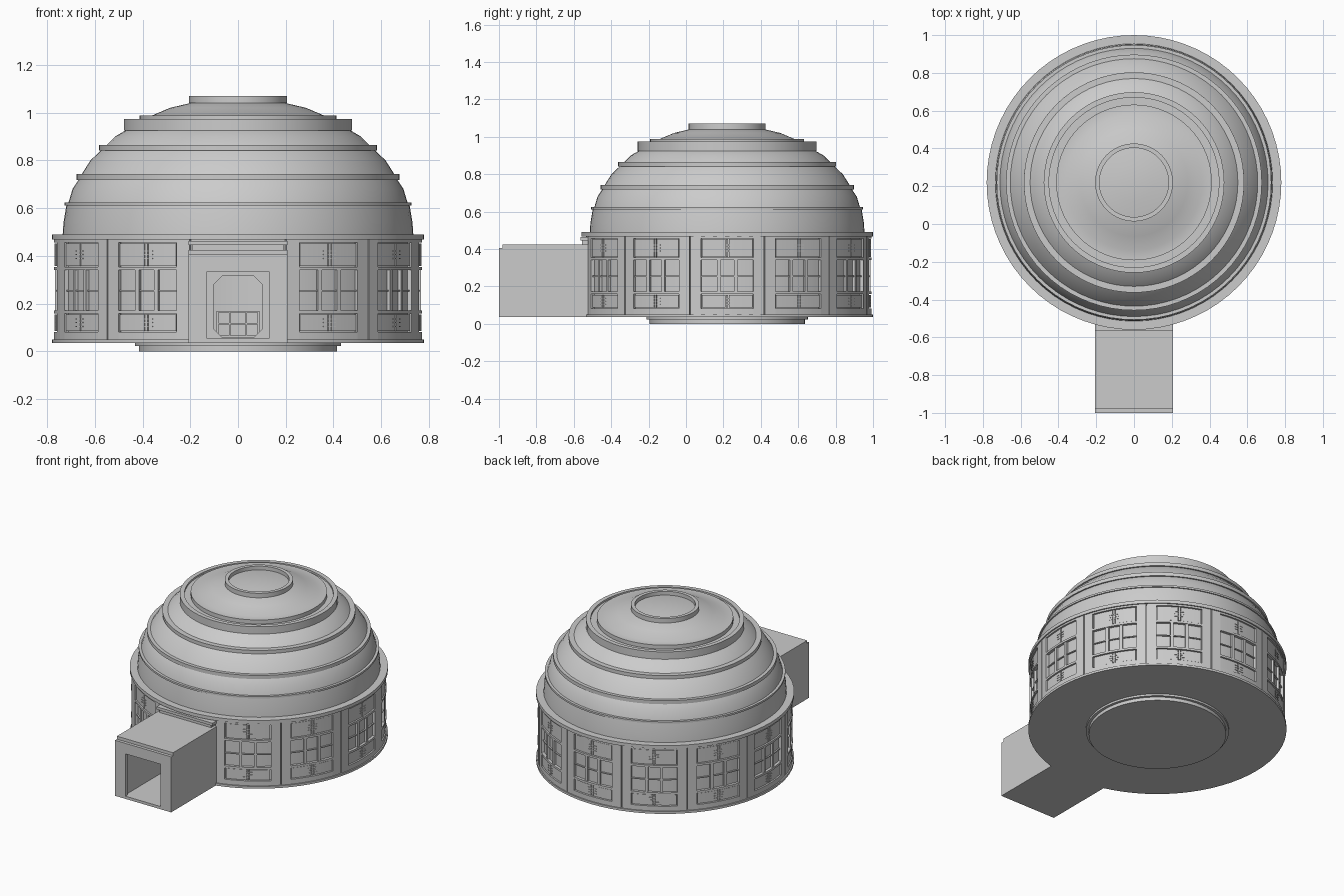
import bpy, bmesh
from math import sin, cos, pi, radians, ceil

if "Cube" in bpy.data.objects:
    bpy.data.objects.remove(bpy.data.objects["Cube"])

CY = 0.22          # centre of the round building along y
SEG = 72


def finish(bm, name, smooth=False):
    bmesh.ops.recalc_face_normals(bm, faces=bm.faces[:])
    me = bpy.data.meshes.new(name)
    bm.to_mesh(me)
    bm.free()
    ob = bpy.data.objects.new(name, me)
    bpy.context.collection.objects.link(ob)
    if smooth:
        bpy.ops.object.select_all(action='DESELECT')
        ob.select_set(True)
        bpy.context.view_layer.objects.active = ob
        bpy.ops.object.shade_smooth_by_angle(angle=radians(25))
    return ob


def lathe(name, profile, closed=False):
    """Spin (radius, z) points around the building axis."""
    bm = bmesh.new()
    rings = []
    for r, z in profile:
        if r == 0:
            rings.append([bm.verts.new((0, CY, z))] * SEG)
        else:
            rings.append([bm.verts.new((r * sin(2 * pi * i / SEG), CY - r * cos(2 * pi * i / SEG), z))
                          for i in range(SEG)])
    pairs = list(zip(rings, rings[1:]))
    if closed:
        pairs.append((rings[-1], rings[0]))
    for a, b in pairs:
        for i in range(SEG):
            j = (i + 1) % SEG
            bm.faces.new(list(dict.fromkeys((a[i], a[j], b[j], b[i]))))
    return finish(bm, name, True)


def arc(bm, a0, a1, z0, z1, r0, r1):
    """Curved block between two angles in degrees (0 = front)."""
    n = max(1, ceil((a1 - a0) / 5))
    cols = []
    for i in range(n + 1):
        t = radians(a0 + (a1 - a0) * i / n)
        cols.append([bm.verts.new((r * sin(t), CY - r * cos(t), z))
                     for r, z in ((r0, z0), (r1, z0), (r1, z1), (r0, z1))])
    for a, b in zip(cols, cols[1:]):
        for k in range(4):
            m = (k + 1) % 4
            bm.faces.new((a[k], a[m], b[m], b[k]))
    bm.faces.new(cols[0])
    bm.faces.new(cols[-1])


def box(bm, x0, x1, y0, y1, z0, z1):
    vs = bmesh.ops.create_cube(bm, size=1)['verts']
    for v in vs:
        v.co = ((x0 + x1) / 2 + v.co.x * (x1 - x0),
                (y0 + y1) / 2 + v.co.y * (y1 - y0),
                (z0 + z1) / 2 + v.co.z * (z1 - z0))


def frame(bm, outer, inner, y0, y1):
    """Ring between two matching (x, z) outlines, extruded along y."""
    loops = [[bm.verts.new((x, y, z)) for x, z in o]
             for o, y in ((outer, y0), (inner, y0), (inner, y1), (outer, y1))]
    n = len(outer)
    for k in range(4):
        a, b = loops[k], loops[(k + 1) % 4]
        for i in range(n):
            j = (i + 1) % n
            bm.faces.new((a[i], a[j], b[j], b[i]))


# Foundation, floor and drum rings
lathe("foundation", [(0, 0), (0.415, 0), (0.415, 0.022), (0.432, 0.022), (0.432, 0.035), (0, 0.035)])
lathe("floor", [(0, 0.035), (0.78, 0.035), (0.78, 0.05), (0, 0.05)])
lathe("top_ring", [(0.70, 0.468), (0.78, 0.468), (0.78, 0.49), (0.70, 0.49)], True)

# Stepped dome with flat-topped bands
lathe("dome", [
    (0.735, 0.48), (0.731, 0.54), (0.719, 0.612), (0.727, 0.612), (0.727, 0.624), (0.71, 0.624),
    (0.693, 0.68), (0.668, 0.718), (0.677, 0.718), (0.677, 0.742), (0.655, 0.742),
    (0.618, 0.80), (0.574, 0.842), (0.583, 0.842), (0.583, 0.865), (0.55, 0.865),
    (0.515, 0.90), (0.472, 0.925), (0.478, 0.925), (0.478, 0.974), (0.45, 0.974), (0.45, 0.962),
    (0.412, 0.962), (0.412, 0.988), (0.36, 0.988), (0.285, 1.020), (0.20, 1.04),
    (0.206, 1.04), (0.206, 1.07), (0.183, 1.07), (0.183, 1.045), (0.1, 1.056), (0, 1.06)])

# Eleven wall bays with windows and panels
skin, posts, bars, panels = (bmesh.new() for _ in range(4))
for k in range(1, 12):
    c = 30 * k
    arc(skin, c - 15, c + 15, 0.05, 0.47, 0.73, 0.754)
    for s in (-1, 1):
        a, b = sorted((c + s * 10.5, c + s * 14.8))
        arc(posts, a, b, 0.05, 0.47, 0.752, 0.772)
        arc(bars, c + s * 3.4 - 0.7, c + s * 3.4 + 0.7, 0.172, 0.34, 0.752, 0.768)
    for z0, z1 in ((0.05, 0.082), (0.158, 0.172), (0.34, 0.354), (0.456, 0.47)):
        arc(posts, c - 10.5, c + 10.5, z0, z1, 0.752, 0.772)
    arc(bars, c - 10.5, c + 10.5, 0.251, 0.257, 0.752, 0.763)
    for z0, z1 in ((0.086, 0.154), (0.358, 0.452)):
        for s in (-1, 1):
            a, b = sorted((c + s * 0.7, c + s * 10.1))
            arc(panels, a, b, z0, z1, 0.752, 0.766)
        zm = (z0 + z1) / 2
        arc(bars, c - 0.4, c + 0.4, z0, z1, 0.752, 0.768)
        for dz in (-0.016, 0, 0.016):
            arc(bars, c - 2.2, c + 2.2, zm + dz - 0.002, zm + dz + 0.002, 0.76, 0.769)
# Front bay, open for the doorway
for s in (-1, 1):
    a, b = sorted((s * 10, s * 15))
    arc(skin, a, b, 0.05, 0.47, 0.73, 0.754)
arc(skin, -10, 10, 0.335, 0.47, 0.73, 0.754)
finish(skin, "drum_wall", True)
finish(posts, "wall_posts", True)
finish(bars, "window_bars", True)
finish(panels, "wall_panels", True)

# Entrance passage: hollow block with a front surround
bm = bmesh.new()


def rect(w, z0, z1):
    return [(-w, z0), (w, z0), (w, z1), (-w, z1)]


frame(bm, rect(0.207, 0.035, 0.425), rect(0.145, 0.05, 0.345), -0.98, -0.51)
finish(bm, "entrance_passage")
bm = bmesh.new()
frame(bm, rect(0.207, 0.035, 0.405), rect(0.13, 0.053, 0.335), -1.0, -0.98)
finish(bm, "entrance_surround")

# Trim where the passage meets the drum
bm = bmesh.new()
box(bm, -0.207, 0.207, -0.565, -0.5, 0.445, 0.463)
box(bm, -0.19, 0.19, -0.555, -0.5, 0.42, 0.446)
finish(bm, "door_hood")

# Inner door frame with clipped corners and a low gate


def octagon(w, z0, z1, c):
    return [(-w + c, z0), (w - c, z0), (w, z0 + c), (w, z1 - c),
            (w - c, z1), (-w + c, z1), (-w, z1 - c), (-w, z0 + c)]


bm = bmesh.new()
frame(bm, octagon(0.146, 0.05, 0.345, 0.001), octagon(0.102, 0.06, 0.315, 0.035), -0.56, -0.52)
finish(bm, "door_frame")
bm = bmesh.new()
frame(bm, rect(0.09, 0.058, 0.17), rect(0.082, 0.066, 0.162), -0.535, -0.525)
box(bm, -0.084, 0.084, -0.532, -0.528, 0.112, 0.118)
for x in (-0.035, 0.035):
    box(bm, x - 0.003, x + 0.003, -0.533, -0.527, 0.06, 0.165)
finish(bm, "low_gate")
